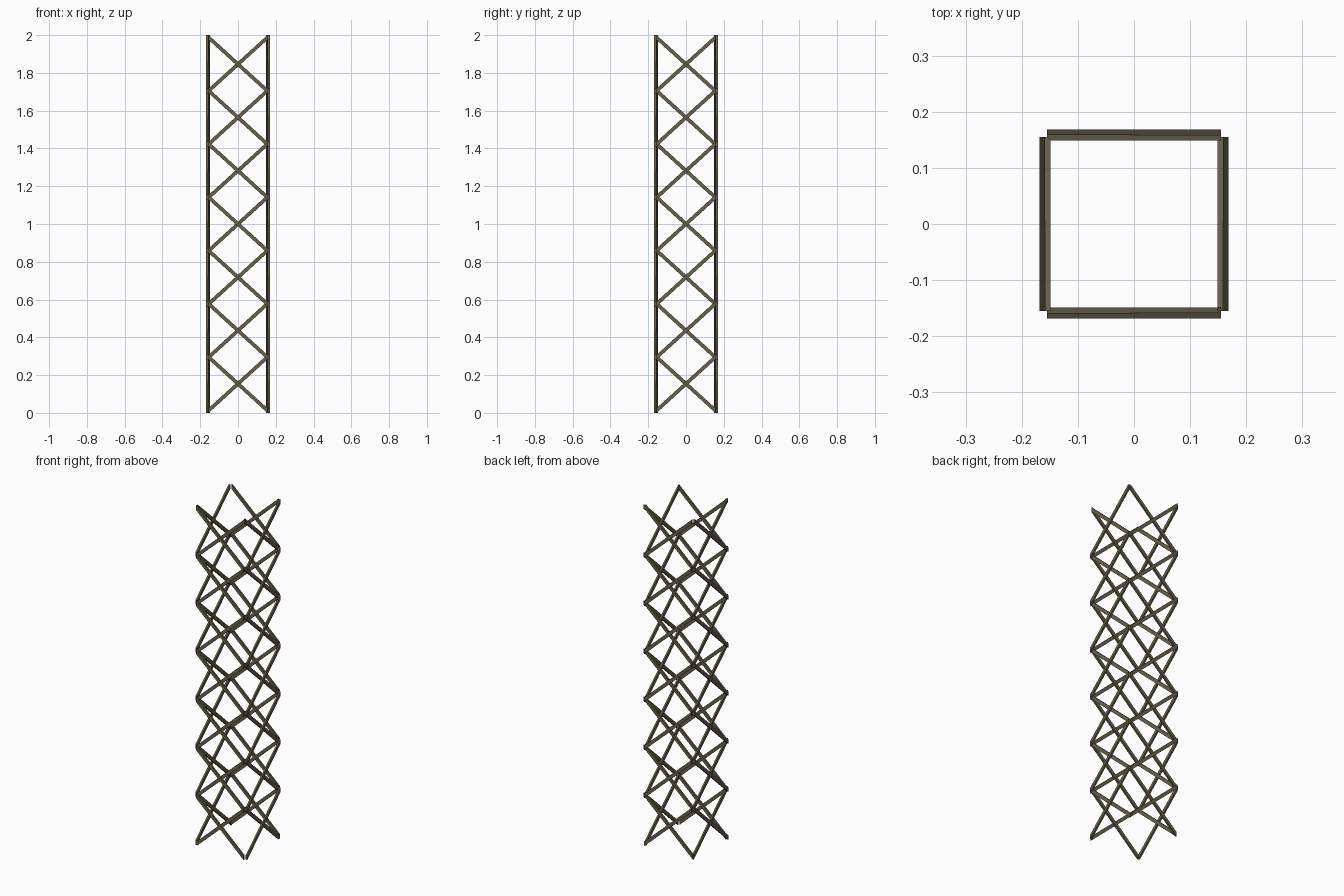
import bpy
from math import radians
from mathutils import Matrix

cube = bpy.data.objects.get("Cube")
if cube:
    bpy.data.objects.remove(cube, do_unlink=True)

PANELS = 7
REACH = 0.155        # half the span of one brace
FACE = 0.1588        # distance from the axis to the joint between the two layers
THICK = 0.0098
CUT = 0.026          # height of the upright cut at each brace end
PITCH = (2 - CUT) / PANELS

steel = bpy.data.materials.new("weathered olive steel")
steel.use_nodes = True
colour = (0.135, 0.118, 0.072, 1)
steel.diffuse_color = colour
steel.node_tree.nodes["Principled BSDF"].inputs["Base Color"].default_value = colour


def sloping_bar(name, direction):
    """One flat bar along x, sheared into a slope so that its ends stay upright."""
    bpy.ops.mesh.primitive_cube_add(size=1)
    bar = bpy.context.object
    bar.name = name
    shear = Matrix.Identity(4)
    shear[2][0] = direction * PITCH / (2 * REACH)
    bar.data.transform(shear @ Matrix.Diagonal((2 * REACH, THICK, CUT, 1)))
    bar.data.materials.append(steel)
    return bar


# Each side has an outer and an inner layer of braces leaning opposite ways
sides = {"front": (0, -1), "right": (90, -1), "back": (180, 1), "left": (270, 1)}
for side, (turn, lean) in sides.items():
    spin = Matrix.Rotation(radians(-turn), 4, "Z")
    for layer, out in (("outer", 1), ("inner", -1)):
        brace = sloping_bar(f"{side}_{layer}_braces", lean * out)
        place = Matrix.Translation((0, -FACE - out * THICK / 2, (PITCH + CUT) / 2))
        brace.data.transform(spin @ place)
        # Repeat the brace up the tower
        stack = brace.modifiers.new("panels", "ARRAY")
        stack.count = PANELS
        stack.use_relative_offset = False
        stack.use_constant_offset = True
        stack.constant_offset_displace = (0, 0, PITCH)
